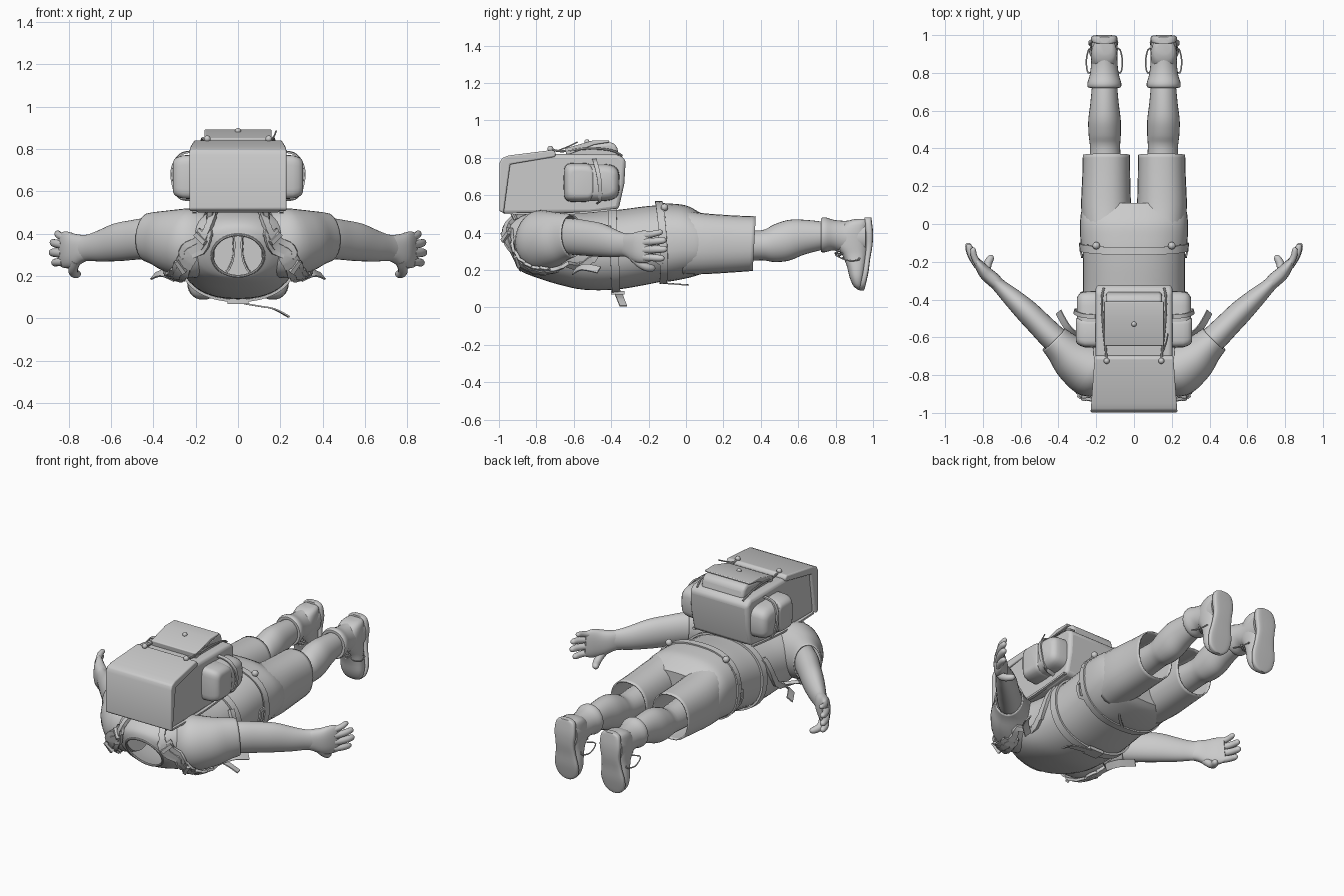
import bpy, bmesh, math
from mathutils import Vector as V
from mathutils.bvhtree import BVHTree

if "Cube" in bpy.data.objects:
    bpy.data.objects.remove(bpy.data.objects["Cube"])


def finish(name, bm, mirror=False, shell=0, bevel=0):
    bmesh.ops.recalc_face_normals(bm, faces=bm.faces)
    me = bpy.data.meshes.new(name)
    bm.to_mesh(me)
    ob = bpy.data.objects.new(name, me)
    bpy.context.collection.objects.link(ob)
    if bevel:
        m = ob.modifiers.new("bevel", 'BEVEL')
        m.width, m.segments = bevel, 3
    if shell:
        m = ob.modifiers.new("shell", 'SOLIDIFY')
        m.thickness, m.offset = shell, -1
    if mirror:
        m = ob.modifiers.new("mirror", 'MIRROR')
        m.use_mirror_merge = False
    return ob


def spline(rows, k):
    """Catmull-Rom resampling of rows of numbers."""
    if k < 2 or len(rows) < 3:
        return [list(r) for r in rows]
    out = []
    for i in range(len(rows) - 1):
        a, b, c, d = (rows[max(i - 1, 0)], rows[i], rows[i + 1], rows[min(i + 2, len(rows) - 1)])
        for j in range(k):
            t = j / k
            out.append([q + .5 * t * (r - p + t * (2*p - 5*q + 4*r - s + t * (3*(q - r) + s - p)))
                        for p, q, r, s in zip(a, b, c, d)])
    return out + [list(rows[-1])]


def loft(name, secs, n=28, p=2, caps=(True, True), k=1, rot=0, **kw):
    """Skin rings given as (centre, half axis A, half axis B)."""
    bm = bmesh.new()
    rings = []
    for s in spline([[*c, *a, *b] for c, a, b in secs], k):
        c, a, b = V(s[:3]), V(s[3:6]), V(s[6:])
        ring = []
        for i in range(n):
            t = 2 * math.pi * i / n + rot
            u, w = (math.copysign(abs(f) ** (2 / p), f) for f in (math.cos(t), math.sin(t)))
            ring.append(bm.verts.new(c + a * u + b * w))
        rings.append(ring)
    for r, s in zip(rings, rings[1:]):
        for i in range(n):
            bm.faces.new((r[i], r[(i + 1) % n], s[(i + 1) % n], s[i]))
    for on, r in zip(caps, (rings[0], rings[-1])):
        if on:
            bm.faces.new(r)
    return finish(name, bm, **kw)


def body(name, rows, k=4, **kw):
    """Rings across y: (y, x, z_low, z_high, half width, lean)."""
    return loft(name, [((x, y, (lo + hi) / 2), (rx, 0, 0), (0, lean, (hi - lo) / 2))
                       for y, x, lo, hi, rx, lean in rows], k=k, **kw)


def tangents(pts):
    return [(pts[min(i + 1, len(pts) - 1)] - pts[max(i - 1, 0)]).normalized() for i in range(len(pts))]


def tube(name, rows, k=4, up=(0, 0, 1), **kw):
    """Rings along a path: (x, y, z, side radius, up radius)."""
    rows = spline(rows, k)
    pts = [V(r[:3]) for r in rows]
    secs = []
    for p, t, r in zip(pts, tangents(pts), rows):
        a = t.cross(V(up)).normalized()
        secs.append((p, a * r[3], a.cross(t) * r[4]))
    return loft(name, secs, **kw)


def ribbon(name, pts, width, thick=.008, hug=None, up=(0, 0, 1), k=8, **kw):
    """Flat strap along a path, laid on the body if hug is given."""
    pts = [V(p) for p in spline(pts, k)]
    ns = [V(up)] * len(pts)
    if hug:
        hits = [hug.find_nearest(p) for p in pts]
        ns = [h[1] if h[1].dot(p - h[0]) > 0 else -h[1] for h, p in zip(hits, pts)]
        pts = [h[0] + q * thick for h, q in zip(hits, ns)]
    secs = []
    for p, t, q in zip(pts, tangents(pts), ns):
        a = t.cross(q).normalized()
        secs.append((p, a * width * .707, a.cross(t) * thick * 1.0))
    return loft(name, secs, n=4, rot=math.pi / 4, **kw)


def prism(name, profile, hw, bevel=.015, taper=0, **kw):
    """Extrude a side (y, z) profile to both sides of x = 0."""
    bm = bmesh.new()
    f = bm.faces.new([bm.verts.new((-hw, y, z)) for y, z in profile])
    g = bmesh.ops.extrude_face_region(bm, geom=[f])["geom"]
    bmesh.ops.translate(bm, vec=(2 * hw, 0, 0), verts=[v for v in g if isinstance(v, bmesh.types.BMVert)])
    for v in bm.verts:
        v.co.x *= 1 - taper * (v.co.y + 1)
    return finish(name, bm, bevel=bevel, **kw)


def knob(name, loc, r, **kw):
    bm = bmesh.new()
    bmesh.ops.create_uvsphere(bm, u_segments=12, v_segments=8, radius=r)
    bmesh.ops.translate(bm, vec=loc, verts=bm.verts)
    return finish(name, bm, **kw)


# Shirt: torso open at the neck, with short sleeves
torso = body("shirt_torso", [
    (-.10, 0, .145, .55, .272, 0), (-.22, 0, .12, .54, .27, 0), (-.38, 0, .095, .52, .27, 0),
    (-.55, 0, .095, .51, .275, 0), (-.70, 0, .125, .515, .29, -.01), (-.82, 0, .16, .51, .27, -.02),
    (-.89, 0, .18, .48, .215, -.035), (-.925, 0, .19, .44, .165, -.05), (-.935, 0, .20, .395, .125, -.05)],
    n=40, p=2.3, caps=(False, False))
sleeve = tube("sleeve", [(.14, -.80, .36, .10, .14), (.22, -.775, .355, .145, .165), (.31, -.72, .365, .125, .15),
              (.38, -.655, .378, .095, .128), (.425, -.61, .383, .083, .115)],
              caps=(True, False), shell=.008, mirror=True)
collar = tube("neck_trim", [(.122 * math.cos(t), -.935 - .05 * math.sin(t), .297 + .098 * math.sin(t), .007, .007)
              for t in (i * math.pi / 16 for i in range(33))], k=1, up=(0, 1, .4), n=8)

# Shorts: pelvis and two open legs
hips = body("shorts_hips", [
    (-.135, 0, .137, .558, .278, -.01), (-.08, 0, .14, .555, .284, 0), (0, 0, .155, .545, .286, 0),
    (.07, 0, .175, .51, .278, 0), (.11, 0, .20, .485, .255, 0)], n=40, p=2.5, caps=(False, True))
body("shorts_leg", [(-.02, .142, .175, .52, .13, 0), (.1, .148, .178, .503, .132, 0), (.25, .147, .187, .492, .127, 0),
     (.365, .146, .195, .487, .125, .008)], p=2.3, caps=(False, False), shell=.008, mirror=True)

# Bare lower legs
body("lower_leg", [(.25, .15, .24, .42, .085, 0), (.40, .153, .252, .412, .08, 0), (.47, .155, .243, .443, .085, 0),
     (.55, .156, .25, .468, .086, 0), (.64, .156, .285, .468, .075, 0), (.76, .156, .315, .455, .064, 0)], mirror=True)

# Boots: padded cuff, shaft, foot pointing down, sole
body("boot_shaft", [(.725, .157, .32, .45, .065, 0), (.722, .157, .298, .475, .085, 0), (.745, .157, .295, .482, .09, 0),
     (.79, .157, .305, .468, .077, 0), (.85, .157, .288, .463, .07, 0), (.92, .157, .285, .468, .07, 0),
     (.96, .157, .29, .47, .068, 0)], k=3, mirror=True)


def upright(name, rows, **kw):
    """Rings stacked along z: (z, y_front, y_back, half width)."""
    loft(name, [((.157 + .02 * (.45 - z), (f + b) / 2, z), (w, 0, 0), (0, (b - f) / 2, 0))
                for z, f, b, w in rows], k=3, mirror=True, **kw)


upright("boot_foot", [(.472, .90, .975, .04), (.455, .85, .98, .062), (.40, .80, .98, .07), (.33, .80, .978, .068),
        (.28, .835, .972, .066), (.22, .86, .965, .073), (.16, .875, .955, .074), (.115, .895, .945, .056),
        (.094, .92, .94, .025)], p=2.4)
upright("boot_sole", [(.482, .955, .99, .03), (.465, .955, .993, .06), (.40, .96, 1.0, .07), (.33, .962, .997, .062),
        (.26, .955, .985, .067), (.19, .945, .976, .079), (.13, .932, .963, .069), (.10, .925, .955, .042),
        (.09, .928, .95, .018)], p=4)
for side in (1, -1):
    tube("bootlace_loop", [(.157 + side * .045, .83, .29, .004, .004), (.157 + side * .085, .80, .28, .004, .004),
         (.157 + side * .095, .87, .25, .004, .004), (.157 + side * .075, .93, .26, .004, .004),
         (.157 + side * .04, .85, .285, .004, .004)], n=6, up=(.1, .1, 1), mirror=True)
for i in range(4):
    y, z = .80 + .018 * i, .30 - .014 * i
    tube("bootlace", [(.115, y + .02, z + .005, .006, .006), (.157, y, z - .01, .006, .006),
                      (.2, y + .02, z + .005, .006, .006)], n=6, up=(0, 1, 0), mirror=True)

# Arms, palms and digits
tube("arm", [(.36, -.66, .38, .07, .095), (.43, -.60, .378, .07, .097), (.50, -.53, .37, .066, .094),
     (.57, -.46, .36, .062, .09), (.65, -.385, .342, .05, .074), (.71, -.33, .334, .038, .062),
     (.75, -.29, .33, .036, .066)], mirror=True)
tube("palm", [(.70, -.34, .334, .03, .055), (.74, -.30, .33, .038, .066), (.785, -.26, .322, .036, .083),
     (.82, -.215, .325, .026, .086), (.838, -.185, .327, .014, .075)], p=2.4, mirror=True)
for name, root, tip, r in (
        ("index_finger", (.822, -.22, .268), (.866, -.115, .262), .0195),
        ("middle_finger", (.824, -.22, .308), (.878, -.10, .312), .021),
        ("ring_finger", (.824, -.22, .348), (.874, -.105, .36), .020),
        ("little_finger", (.818, -.22, .382), (.85, -.125, .405), .0175),
        ("thumb", (.765, -.285, .275), (.748, -.168, .212), .023)):
    a, b = V(root), V(tip)
    bow = V((.012, 0, 0)) if name != "thumb" else V((.022, 0, -.022))
    tube(name, [(*(a.lerp(b, t) + bow * 4 * t * (1 - t)), r * s, r * s) for t, s in
         ((0, 1.1), (.3, 1), (.6, .95), (.85, .85), (.96, .6), (1, .2))], k=2, n=14, mirror=True)

# Surface the straps lie on, including mirrored sleeves
dg = bpy.context.evaluated_depsgraph_get()
vs, fs = [], []
for ob in (torso, sleeve, hips):
    me = ob.evaluated_get(dg).to_mesh()
    fs += [[i + len(vs) for i in f.vertices] for f in me.polygons]
    vs += [v.co.copy() for v in me.vertices]
skin = BVHTree.FromPolygons(vs, fs)


def hoop(y, dip):
    return [(.36 * math.sin(t), y - dip * math.cos(t), .33 - .33 * math.cos(t))
            for t in (i * math.pi / 12 for i in range(25))]


# Belts: shorts waistband and pack hip belt, with buckles and loose ends
ribbon("waistband", hoop(-.13, -.012), .04, .006, skin, k=3)
ribbon("hip_belt", hoop(-.385, -.02), .045, .009, skin, k=3)
ribbon("hip_belt_buckle", [(-.05, -.365, .078), (.05, -.365, .078)], .07, .014)
ribbon("hip_belt_loose_end", [(.03, -.36, .07), (.10, -.355, .058), (.17, -.35, .045), (.24, -.335, .008)], .04, .005)
ribbon("waist_cord_end", [(-.02, -.12, .13), (.05, -.06, .125), (.12, .01, .12)], .015, .005)
knob("brace_button", (.2, -.115, .535), .02, mirror=True)
ribbon("hip_side_strap", [(.30, -.12, .55), (.34, -.15, .42), (.34, -.17, .3), (.3, -.15, .12)], .02, .006, skin, mirror=True)

# Shoulder straps: webbing, wide pad, buckles, loose ends
ribbon("strap_webbing", [(.12, -.86, .56), (.14, -.96, .49), (.18, -1.0, .40), (.24, -.98, .28), (.31, -.84, .16),
       (.33, -.68, .14), (.34, -.53, .22), (.32, -.46, .32), (.28, -.42, .46)], .035, .014, skin, mirror=True)
ribbon("strap_pad", [(.175, -.99, .42), (.21, -1.0, .35), (.25, -.96, .26), (.31, -.84, .15), (.33, -.70, .14)],
       .085, .011, skin, mirror=True)
for p in ((.19, -1.0, .39), (.27, -.94, .23)):
    ribbon("strap_buckle", [p, (p[0] + .012, p[1] + .008, p[2] - .022)], .07, .022, skin, k=1, mirror=True)
ribbon("strap_loose_end", [(.29, -.60, .19), (.35, -.55, .215), (.40, -.465, .20)], .045, .005, up=(.5, -.3, .6), mirror=True)
tube("strap_anchor", [(.13, -.94, .53, .016, .012), (.135, -.91, .47, .016, .012)], up=(0, 1, 0), n=8, mirror=True)

# Backpack: body, lid and front pocket
prism("pack_body", [(-.985, .50), (-.985, .79), (-.73, .82), (-.36, .818), (-.322, .79), (-.33, .66), (-.36, .525),
      (-.5, .505)], .203, .02)
prism("pack_lid", [(-.975, .505), (-.998, .515), (-.998, .77), (-.985, .797), (-.95, .812), (-.71, .842), (-.695, .825),
      (-.70, .805), (-.94, .765)], .23, .008, .32)
prism("front_pocket", [(-.635, .80), (-.635, .845), (-.49, .875), (-.40, .885), (-.37, .865), (-.355, .80)], .148, .018)
prism("front_pocket_flap", [(-.64, .815), (-.645, .85), (-.5, .892), (-.41, .892), (-.41, .882), (-.49, .87), (-.62, .82)],
      .158, .006)
knob("pocket_button", (0, -.53, .885), .014)
ribbon("pack_side_seam", [(.205, -.97, .505), (.205, -.66, .50), (.205, -.37, .525)], .02, .008, mirror=True)

# Lid cords with toggles
tube("lid_cord", [(.145, -.72, .845, .006, .006), (.15, -.66, .835, .006, .006), (.165, -.52, .85, .006, .006),
     (.17, -.40, .84, .006, .006), (.16, -.34, .81, .006, .006)], n=8, mirror=True)
knob("cord_toggle", (.145, -.725, .848), .016, mirror=True)
tube("cord_tail", [(.15, -.68, .84, .004, .004), (.17, -.63, .86, .004, .004), (.18, -.58, .885, .004, .004)], n=6)

# Side pockets with flap and strap
def side_block(name, rows, p=4):
    loft(name, [((x, y, .668), (0, ry, 0), (0, 0, rz)) for x, y, ry, rz in rows], p=p, k=2, mirror=True)


side_block("side_pocket", [(.19, -.50, .145, .10), (.25, -.50, .143, .098), (.285, -.495, .13, .085), (.302, -.49, .10, .06)])
side_block("side_pocket_flap", [(.19, -.575, .078, .104), (.26, -.575, .078, .102), (.30, -.565, .07, .085),
           (.308, -.56, .055, .06)], 5)
ribbon("side_pocket_strap", [(.205, -.49, .79), (.27, -.485, .775), (.309, -.47, .72), (.312, -.46, .65), (.285, -.46, .58),
       (.205, -.47, .56)], .022, .006, up=(.95, 0, .3), mirror=True)

# Smooth shading with sharp edges kept
bpy.ops.object.select_all(action='DESELECT')
for ob in bpy.context.scene.objects:
    ob.select_set(True)
    bpy.context.view_layer.objects.active = ob
bpy.ops.object.shade_smooth_by_angle(angle=math.radians(40))
